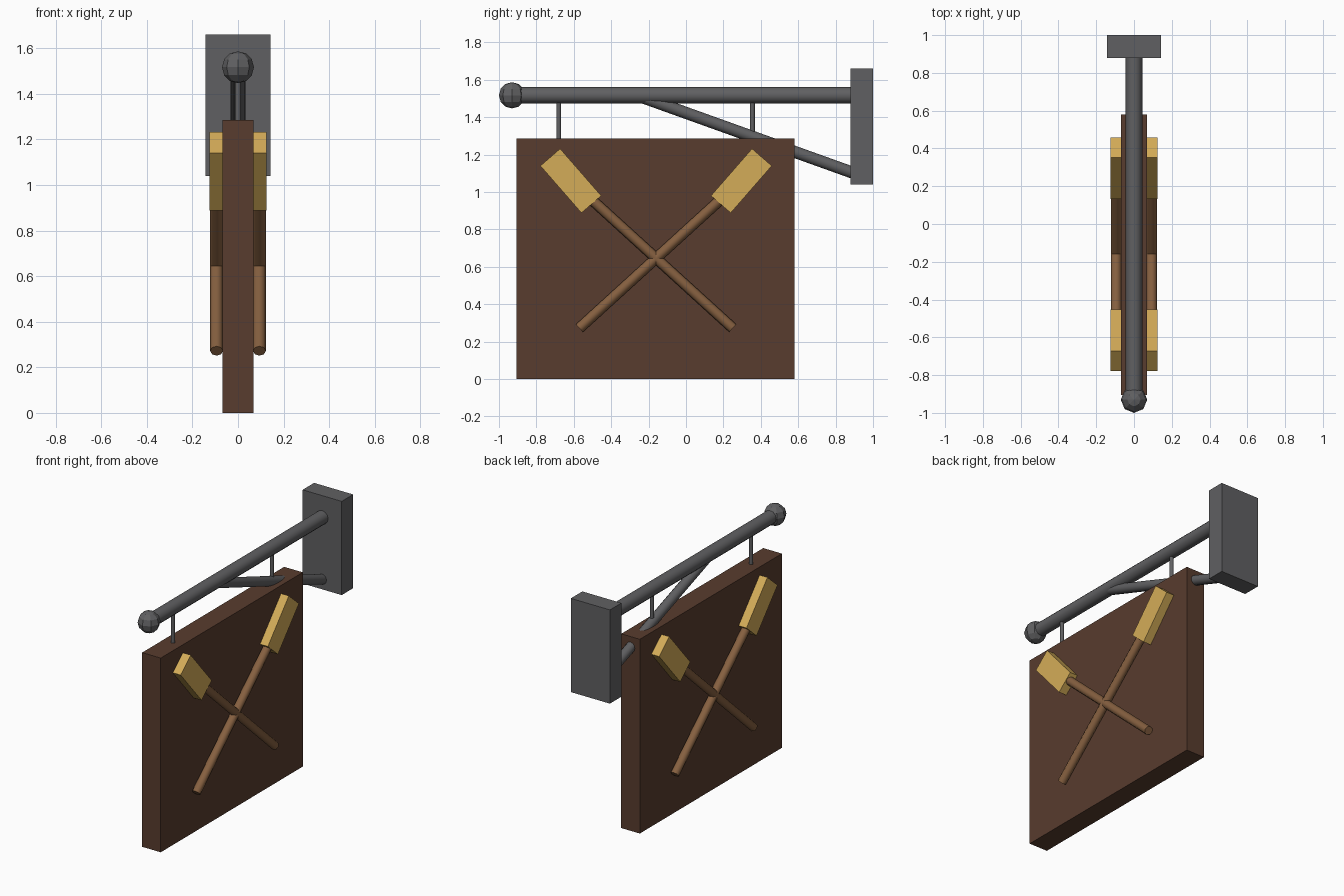
import bpy
import math
from mathutils import Vector

cube = bpy.data.objects.get("Cube")
if cube:
    bpy.data.objects.remove(cube, do_unlink=True)


def material(name, srgb):
    linear = [(c / 255 / 12.92 if c < 11 else ((c / 255 + 0.055) / 1.055) ** 2.4) for c in srgb]
    mat = bpy.data.materials.new(name)
    mat.use_nodes = True
    mat.diffuse_color = (*linear, 1)
    bsdf = mat.node_tree.nodes["Principled BSDF"]
    bsdf.inputs["Base Color"].default_value = (*linear, 1)
    return mat


iron = material("dark iron", (96, 96, 98))
board_wood = material("dark wood", (88, 60, 46))
handle_wood = material("handle wood", (134, 96, 64))
gold = material("gold", (212, 172, 88))


def finish(name, mat, smooth=False):
    obj = bpy.context.object
    obj.name = name
    obj.data.materials.append(mat)
    if smooth:
        bpy.ops.object.shade_smooth_by_angle(angle=math.radians(50))
    return obj


def box(name, center, size, mat, tilt=0):
    bpy.ops.mesh.primitive_cube_add(size=1, location=center)
    obj = bpy.context.object
    obj.scale = size
    bpy.ops.object.transform_apply(location=False, rotation=False, scale=True)
    obj.rotation_euler.x = tilt
    return finish(name, mat)


def rod(name, start, end, radius, mat, sides=8):
    a, b = Vector(start), Vector(end)
    bpy.ops.mesh.primitive_cylinder_add(vertices=sides, radius=radius,
                                        depth=(b - a).length, location=(a + b) / 2)
    bpy.context.object.rotation_euler = (b - a).to_track_quat('Z', 'Y').to_euler()
    return finish(name, mat, smooth=True)


# Wall bracket: plate, bar, brace and end ball
bar_z = 1.517
box("wall_plate", (0, 0.94, 1.35), (0.286, 0.12, 0.62), iron)
rod("bar", (0, -0.92, bar_z), (0, 0.92, bar_z), 0.044, iron, 12)
rod("brace", (0, -0.24, 1.509), (0, 0.92, 1.093), 0.032, iron, 12)
bpy.ops.mesh.primitive_uv_sphere_add(segments=8, ring_count=6, radius=0.07,
                                     location=(0, -0.93, bar_z))
finish("end_ball", iron)

# Hanging board
box("sign_board", (0, -0.1625, 0.6425), (0.136, 1.485, 1.285), board_wood)
for name, y in (("front_hanger", -0.68), ("back_hanger", 0.355)):
    rod(name, (0, y, 1.27), (0, y, 1.5), 0.013, iron)

# Crossed mallets on both faces, mirrored about the crossing point
cross_y = -0.16
for side, x in (("left", 1), ("right", -1)):
    for lean, d in (("back", 1), ("front", -1)):
        rod(f"{side}_{lean}_handle", (x * 0.094, cross_y - d * 0.41, 0.272),
            (x * 0.094, cross_y + d * 0.40, 1.01), 0.028, handle_wood)
        box(f"{side}_{lean}_mallet_head", (x * 0.09, cross_y + d * 0.456, 1.06),
            (0.07, 0.334, 0.14), gold, d * math.radians(48.9))
